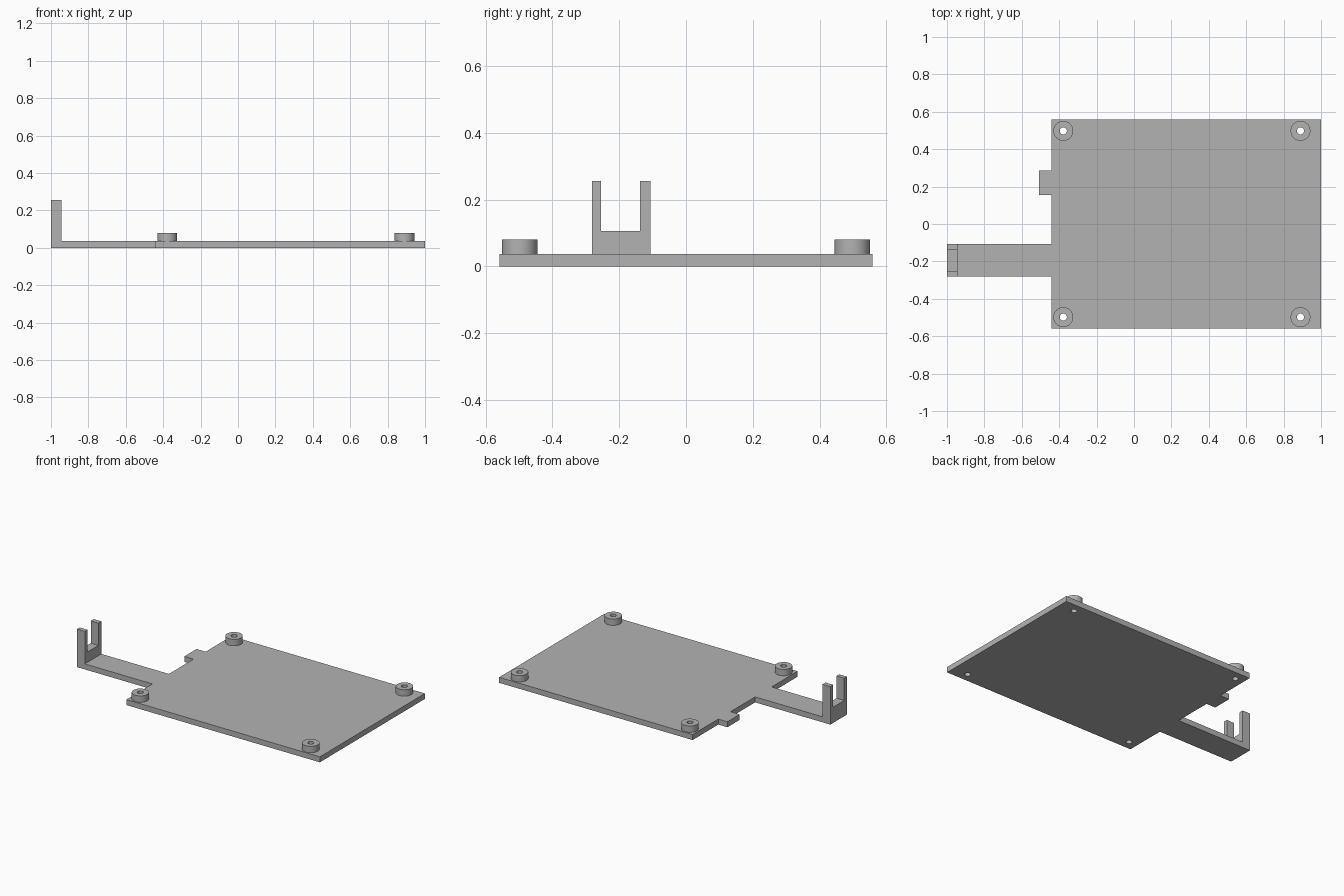
import bpy, bmesh, math
from mathutils import Vector

cube = bpy.data.objects.get("Cube")
if cube:
    bpy.data.objects.remove(cube, do_unlink=True)

THICK, POST_TOP = 0.037, 0.08
POST_R, HOLE_R = 0.053, 0.019

grey = bpy.data.materials.new("plain grey")
grey.use_nodes = True
colour = (0.45, 0.45, 0.45, 1)
grey.diffuse_color = colour
grey.node_tree.nodes["Principled BSDF"].inputs["Base Color"].default_value = colour


def circle(cx, cy, r, n=48):
    return [(cx + r * math.cos(math.tau * i / n), cy + r * math.sin(math.tau * i / n))
            for i in range(n)]


def extrude_profile(name, loops, depth, location=(0, 0, 0), rotation=(0, 0, 0)):
    """Fill closed outlines (inner loops become holes) and extrude to a solid mesh."""
    curve = bpy.data.curves.new(name, 'CURVE')
    curve.dimensions = '2D'
    curve.fill_mode = 'BOTH'
    curve.extrude = depth / 2
    for loop in loops:
        spline = curve.splines.new('POLY')
        spline.points.add(len(loop) - 1)
        for point, (x, y) in zip(spline.points, loop):
            point.co = (x, y, 0, 1)
        spline.use_cyclic_u = True
    obj = bpy.data.objects.new(name, curve)
    bpy.context.collection.objects.link(obj)
    bpy.ops.object.select_all(action='DESELECT')
    obj.select_set(True)
    bpy.context.view_layer.objects.active = obj
    bpy.ops.object.convert(target='MESH')
    obj = bpy.context.object
    obj.name = name
    # Weld the caps to the walls and move the base to local zero
    bm = bmesh.new()
    bm.from_mesh(obj.data)
    bmesh.ops.remove_doubles(bm, verts=bm.verts, dist=0.0001)
    bmesh.ops.translate(bm, verts=bm.verts, vec=Vector((0, 0, depth / 2)))
    bmesh.ops.recalc_face_normals(bm, faces=bm.faces)
    bm.to_mesh(obj.data)
    bm.free()
    obj.location, obj.rotation_euler = location, rotation
    obj.data.materials.clear()
    obj.data.materials.append(grey)
    bpy.ops.object.shade_smooth_by_angle(angle=math.radians(30))
    return obj


# Base plate with side tab, long arm and four screw holes
left, half = -0.44, 0.558
arm_y0, arm_y1 = -0.282, -0.106
outline = [(1, -half), (1, half), (left, half),
           (left, 0.285), (-0.508, 0.285), (-0.508, 0.155), (left, 0.155),
           (left, arm_y1), (-1, arm_y1), (-1, arm_y0), (left, arm_y0), (left, -half)]
posts = [(x, y) for x in (-0.378, 0.89) for y in (-0.498, 0.498)]
extrude_profile("base_plate", [outline] + [circle(x, y, HOLE_R) for x, y in posts], THICK)

# Hollow standoffs at the corners
for i, (x, y) in enumerate(posts):
    extrude_profile(f"standoff_{i + 1}", [circle(0, 0, POST_R), circle(0, 0, HOLE_R)],
                    POST_TOP - THICK, (x, y, THICK))

# Upright fork at the end of the arm
fork = [(arm_y0, THICK), (arm_y1, THICK), (arm_y1, 0.256), (-0.137, 0.256),
        (-0.137, 0.106), (-0.254, 0.106), (-0.254, 0.256), (arm_y0, 0.256)]
extrude_profile("fork", [fork], 0.057, (-1, 0, 0), (math.pi / 2, 0, math.pi / 2))
